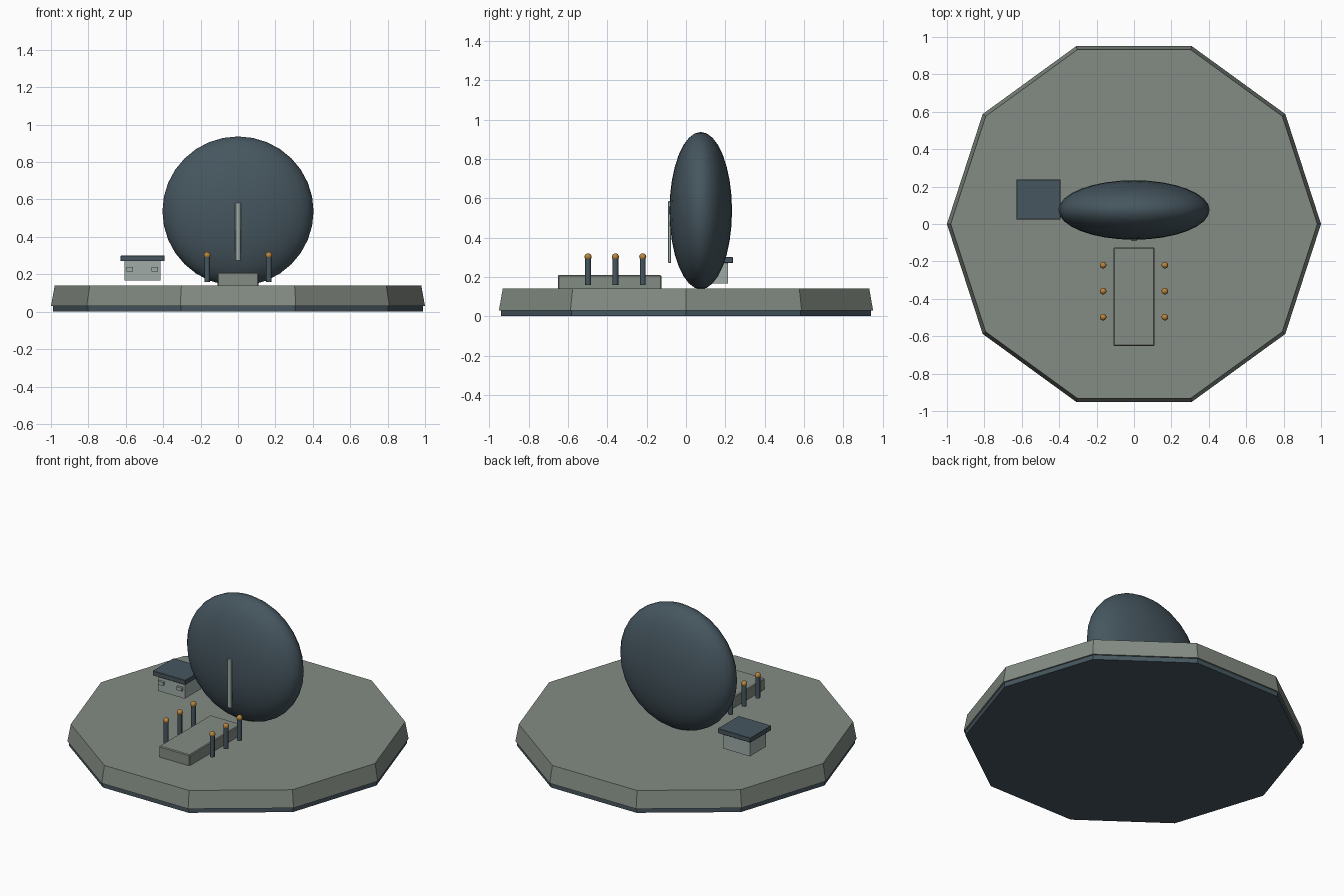
import bpy
import math

cube = bpy.data.objects.get("Cube")
if cube:
    bpy.data.objects.remove(cube, do_unlink=True)


def material(name, r, g, b):
    m = bpy.data.materials.new(name)
    m.use_nodes = True
    m.diffuse_color = (r, g, b, 1)
    m.node_tree.nodes["Principled BSDF"].inputs["Base Color"].default_value = (r, g, b, 1)
    return m


stone = material("grey green stone", 0.23, 0.262, 0.23)
slate = material("dark slate", 0.061, 0.093, 0.114)
pale = material("pale grey", 0.35, 0.41, 0.39)
amber = material("amber", 0.48, 0.23, 0.05)


def finish(name, mat):
    ob = bpy.context.object
    ob.name = name
    ob.data.materials.append(mat)
    return ob


def box(name, mat, x, y, z, bevel=0.0):
    """Box from (low, high) ranges, with an optional edge bevel."""
    spans = (x, y, z)
    bpy.ops.mesh.primitive_cube_add(size=1, location=[(a + b) / 2 for a, b in spans])
    ob = finish(name, mat)
    ob.scale = [b - a for a, b in spans]
    bpy.ops.object.transform_apply(location=False, rotation=False, scale=True)
    if bevel:
        mod = ob.modifiers.new("soft edge", "BEVEL")
        mod.width = bevel
        mod.segments = 1
    return ob


def frustum(name, mat, sides, r1, r2, low, high, x=0, y=0):
    # Turned so that a corner points along +x
    bpy.ops.mesh.primitive_cone_add(vertices=sides, radius1=r1, radius2=r2, depth=high - low,
                                    location=(x, y, (low + high) / 2),
                                    rotation=(0, 0, math.pi / 2))
    return finish(name, mat)


def ball(name, mat, location, radii, segments, rings):
    bpy.ops.mesh.primitive_uv_sphere_add(segments=segments, ring_count=rings,
                                         radius=1, location=location)
    ob = finish(name, mat)
    ob.scale = radii
    bpy.ops.object.transform_apply(location=False, rotation=False, scale=True)
    bpy.ops.object.shade_smooth()
    return ob


# Ten-sided ground slab on a thin dark foot
frustum("base_foot", slate, 10, 0.99, 0.99, 0, 0.03)
frustum("base_slab", stone, 10, 1.0, 0.98, 0.03, 0.14)

# Large flattened disc with a pale strip on its front
ball("disc", slate, (0, 0.075, 0.537), (0.404, 0.159, 0.4), 32, 16)
box("disc_strip", pale, (-0.015, 0.015), (-0.091, -0.075), (0.27, 0.585), 0.003)

# Walkway leading to the disc
box("walkway", stone, (-0.11, 0.11), (-0.652, -0.125), (0.13, 0.21), 0.005)

# Lamp posts on both sides of the walkway
for side, x in (("left", 0.165), ("right", -0.165)):
    for i in range(3):
        y = -0.22 - 0.139 * i
        frustum(f"{side}_post_{i + 1}", slate, 8, 0.015, 0.015, 0.158, 0.3, x, y)
        bpy.ops.object.shade_smooth_by_angle(angle=math.radians(50))
        ball(f"{side}_lamp_{i + 1}", amber, (x, y, 0.302), (0.018,) * 3, 12, 8)

# Small hut with an overhanging flat roof and two front windows
box("hut_walls", pale, (-0.607, -0.414), (0.048, 0.213), (0.167, 0.272))
box("hut_roof", slate, (-0.628, -0.393), (0.024, 0.238), (0.27, 0.3), 0.002)
for side, x in (("left", -0.445), ("right", -0.579)):
    box(f"{side}_hut_window", pale, (x - 0.018, x + 0.018), (0.034, 0.05), (0.216, 0.238))
